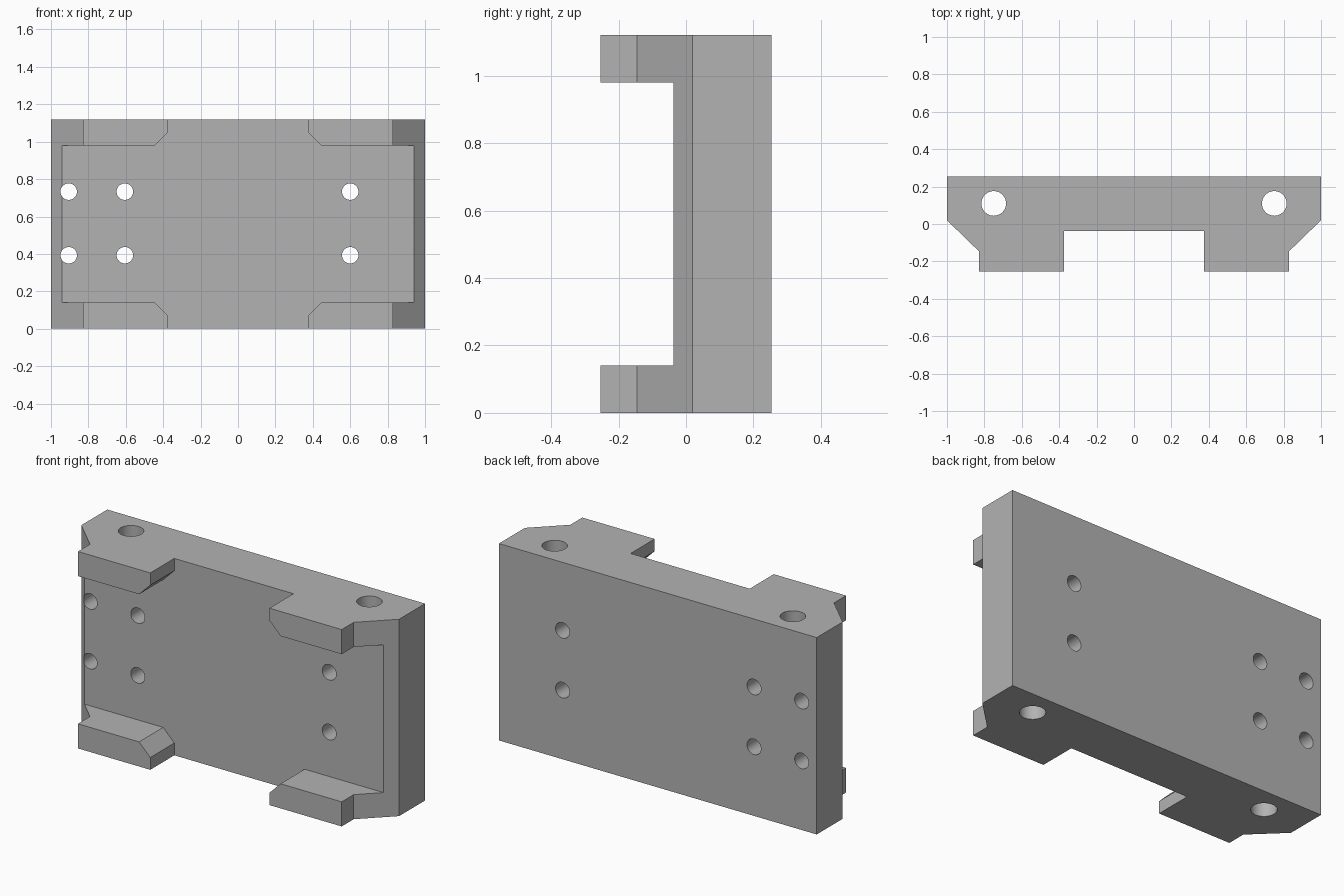
import bpy, bmesh, math
from mathutils import Vector

cube = bpy.data.objects.get("Cube")
if cube:
    bpy.data.objects.remove(cube, do_unlink=True)

HEIGHT = 1.12
BACK, FRONT = 0.253, -0.253
POCKET_Y = -0.037

grey = bpy.data.materials.new("plain grey")
grey.use_nodes = True
colour = (0.45, 0.45, 0.45, 1)
grey.diffuse_color = colour
grey.node_tree.nodes["Principled BSDF"].inputs["Base Color"].default_value = colour


def prism(name, points, direction):
    """Extrude a closed 3D outline into a solid."""
    bm = bmesh.new()
    face = bm.faces.new([bm.verts.new(p) for p in points])
    side = bmesh.ops.extrude_face_region(bm, geom=[face])["geom"]
    verts = [v for v in side if isinstance(v, bmesh.types.BMVert)]
    bmesh.ops.translate(bm, verts=verts, vec=Vector(direction))
    bmesh.ops.recalc_face_normals(bm, faces=bm.faces)
    mesh = bpy.data.meshes.new(name)
    bm.to_mesh(mesh)
    bm.free()
    obj = bpy.data.objects.new(name, mesh)
    bpy.context.collection.objects.link(obj)
    mesh.materials.append(grey)
    return obj


def cut(target, cutter):
    cutter.hide_render = True
    cutter.hide_set(True)
    cutter.display_type = 'WIRE'
    mod = target.modifiers.new(cutter.name, 'BOOLEAN')
    mod.operation = 'DIFFERENCE'
    mod.solver = 'EXACT'
    mod.object = cutter


def drill(target, name, centre, radius, depth, along_y=False):
    bpy.ops.mesh.primitive_cylinder_add(
        vertices=48, radius=radius, depth=depth, location=centre,
        rotation=(math.pi / 2 if along_y else 0, 0, 0))
    tool = bpy.context.object
    tool.name = name
    tool.data.materials.append(grey)
    cut(target, tool)


# Plate with chamfered front corners
half = [(1, BACK), (1, 0.02), (0.83, -0.145), (0.83, FRONT)]
outline = half + [(-x, y) for x, y in reversed(half)]
plate = prism("mounting_plate", [(x, y, 0) for x, y in outline], (0, 0, HEIGHT))

# Cross-shaped front pocket, leaving four tabs with bevelled inner corners
mid = HEIGHT / 2
quarter = [(1.2, 0.42), (0.445, 0.42), (0.375, 0.49), (0.375, 0.8)]
right = quarter + [(-x, z) for x, z in reversed(quarter)]
cross = right + [(-x, -z) for x, z in right]
pocket = prism("pocket_cutter", [(x, -0.5, mid + z) for x, z in cross],
               (0, POCKET_Y + 0.5, 0))
cut(plate, pocket)

# Vertical bores
for x in (-0.75, 0.75):
    drill(plate, "vertical_bore_cutter", (x, 0.11, mid), 0.066, 2)

# Screw holes from front to back
for x in (-0.905, -0.605, 0.6):
    for z in (0.393, 0.733):
        drill(plate, "screw_hole_cutter", (x, 0, z), 0.044, 1, along_y=True)

# Smooth bores, sharp edges elsewhere
bpy.ops.object.select_all(action='DESELECT')
bpy.context.view_layer.objects.active = plate
plate.select_set(True)
for mod in list(plate.modifiers):
    bpy.ops.object.modifier_apply(modifier=mod.name)
bpy.ops.object.shade_smooth_by_angle(angle=math.radians(30))
